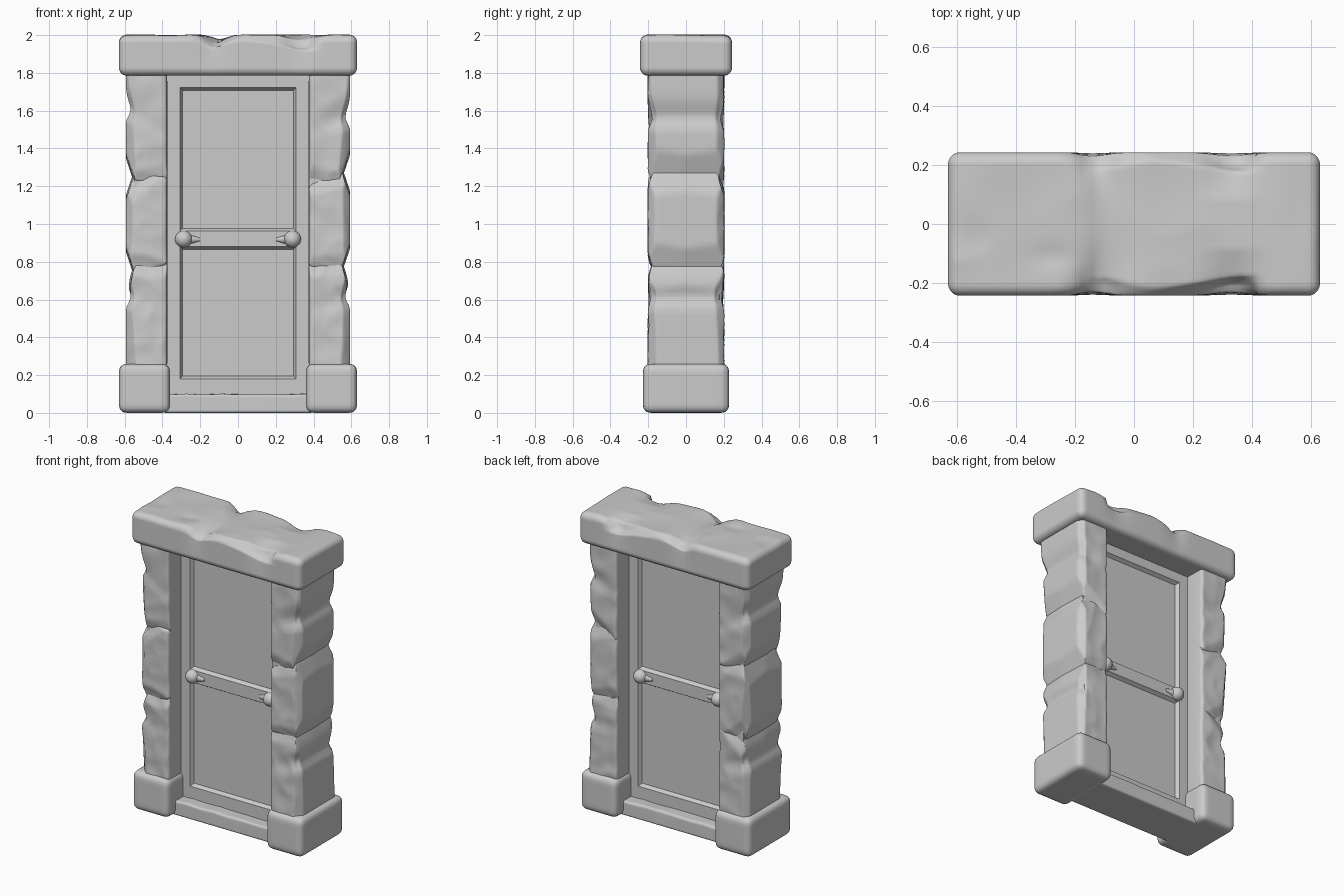
import bpy, bmesh, math, random
from mathutils import Vector, noise

if "Cube" in bpy.data.objects:
    bpy.data.objects.remove(bpy.data.objects["Cube"])

random.seed(7)


def finish(bm, name, angle=40, recalc=True):
    if recalc:
        bmesh.ops.recalc_face_normals(bm, faces=bm.faces)
    me = bpy.data.meshes.new(name)
    bm.to_mesh(me)
    bm.free()
    ob = bpy.data.objects.new(name, me)
    bpy.context.collection.objects.link(ob)
    bpy.ops.object.select_all(action='DESELECT')
    ob.select_set(True)
    bpy.context.view_layer.objects.active = ob
    bpy.ops.object.shade_smooth_by_angle(angle=math.radians(angle))
    return ob


def block(name, lo, hi, r, cuts=10, deform=None):
    """Rounded box on a dense grid, with an optional per-point deform."""
    lo, hi = Vector(lo), Vector(hi)
    mid, half = (lo + hi) / 2, (hi - lo) / 2
    bm = bmesh.new()
    bmesh.ops.create_cube(bm, size=2)
    bmesh.ops.subdivide_edges(bm, edges=bm.edges[:], cuts=cuts, use_grid_fill=True)
    for v in bm.verts:
        # crowd the grid toward the edges, then round them
        p = Vector([math.sin(v.co[i] * math.pi / 2) * half[i] for i in range(3)])
        c = Vector([max(-half[i] + r, min(half[i] - r, p[i])) for i in range(3)])
        p = mid + c + (p - c).normalized() * r
        v.co = deform(p) if deform else p
    return finish(bm, name, 60)


def bump(d, w):
    return math.exp(-(d / w) ** 2)


def chisel(p, planes):
    """Flatten a point onto any cutting plane it sticks out of."""
    for point, n in planes:
        d = (p - point).dot(n)
        if d > 0:
            p = p - n * d * 0.9
    return p


# Lintel: broken slab with a crack across the top and chipped long edges
def lintel_shape(p):
    t = max(0, (p.z - 1.78) / 0.22)
    e = min(1, abs(p.y) / 0.24)
    s = 1 if p.y > 0 else -1
    q = p.copy()
    d = p.x - (-0.10 - 0.05 * e * e)
    crack = bump(d, 0.04 if d < 0 else 0.07)
    notch = bump(p.x - 0.33, 0.08) * max(0, e - 0.35) * 1.5
    if -0.13 < p.x < 0.42:
        q = chisel(q, [
            (Vector((-0.02, s * 0.225, 1.985)), Vector((-0.12, s * 0.6, 0.8)).normalized()),
            (Vector((0.24, s * 0.232, 1.96)), Vector((0.10, s * 0.75, 0.65)).normalized())])
    dent = 0.022 * bump(p.x + 0.28, 0.06) * bump(p.y + 0.11, 0.04)
    dent += 0.012 * bump(p.x + 0.52, 0.05) * bump(p.y + 0.05, 0.06)
    q.z -= t ** 3 * ((0.02 + 0.035 * e ** 2) * crack + 0.045 * notch + 0.4 * dent
                     + 0.012 * abs(noise.noise(p * 4)))
    q.y -= s * e ** 4 * t * (0.018 * crack + 0.018 * notch)
    return q


block("lintel", (-0.63, -0.243, 1.785), (0.63, 0.243, 2.003), 0.042, 48, lintel_shape)

# Pillars: three chiselled stones a side; each has (low joint, high joint, dent)
# with every joint given as (height at the jamb, height at the outer face)
stones = {
    1: [((0.23, 0.23), (0.79, 0.775), (0.56, 0.61)),
        ((0.79, 0.775), (1.19, 1.27), None),
        ((1.19, 1.27), (1.82, 1.82), (1.50, 1.56))],
    -1: [((0.23, 0.23), (0.80, 0.755), (0.57, 0.61)),
         ((0.80, 0.755), (1.235, 1.25), None),
         ((1.235, 1.25), (1.82, 1.82), (1.48, 1.60))],
}


def pillar_stone(side, i, low, high, dent):
    z0, z1 = min(low), max(high)
    outer = 0.594
    zc = (sum(low) + sum(high)) / 4
    planes = []
    for s in (-1, 1):
        # long outer corner
        planes.append((Vector((outer - 0.02, s * 0.185, zc)),
                       Vector((0.72, s * 0.69, random.uniform(-.08, .08))).normalized()))
        for end, (zi, zo) in ((-1, low), (1, high)):
            if zi in (0.23, 1.82):
                continue
            # chips on the front, back and outer face next to a joint
            planes.append((Vector((0.48, s * 0.19, (zi + zo) / 2 - end * 0.02)),
                           Vector((random.uniform(-.1, .3), s * 0.88, end * 0.3)).normalized()))
            planes.append((Vector((outer - 0.024, 0, zo - end * 0.03)),
                           Vector((0.9, s * 0.05, end * 0.32)).normalized()))

    def shape(p):
        f = (p.z - z0) / (z1 - z0)
        g = (p.x - 0.375) / (outer - 0.375)
        a = low[0] + (low[1] - low[0]) * g - 0.015
        b = high[0] + (high[1] - high[0]) * g + 0.015
        q = chisel(Vector((p.x, p.y, a + (b - a) * f)), planes)
        s = 1 if q.y > 0 else -1
        if dent:
            m = q.z - dent[0] - (dent[1] - dent[0]) * g
            soft = bump(m, 0.035 if m < 0 else 0.07)
            q.x -= 0.026 * soft * g ** 3
            q.y -= s * 0.012 * soft * (abs(p.y) / 0.2) ** 3 * (0.3 + g)
        k = noise.noise(q * 8 + Vector((side * 9, i * 3, 0)))
        q.y -= s * 0.012 * abs(k) * (abs(p.y) / 0.2) ** 3
        return Vector((q.x * side, q.y, q.z))

    block("pillar_stone", (0.376, -0.203, z0), (outer, 0.203, z1), 0.022, 32, shape)


for side in (1, -1):
    for i, (low, high, dent) in enumerate(stones[side]):
        pillar_stone(side, i, low, high, dent)
    # mortar core giving the straight inner jamb
    xs = sorted((side * 0.374, side * 0.55))
    block("pillar_core", (xs[0], -0.178, 0.2), (xs[1], 0.178, 1.82), 0.008, 6)
    # plinth
    xs = sorted((side * 0.36, side * 0.63))
    block("plinth", (xs[0], -0.228, 0), (xs[1], 0.228, 0.26), 0.04, 14)


# Threshold: low worn step between the plinths
def worn(p):
    t = p.z / 0.1
    p.y *= 1 - 0.07 * t * t * abs(noise.noise(Vector((p.x * 6, p.y, 3))))
    p.z -= 0.008 * t * abs(noise.noise(p * 6))
    return p


block("threshold", (-0.40, -0.147, 0), (0.40, 0.147, 0.102), 0.014, 22, worn)

# Door: face grid with two sunken panels, mirrored to the back
bm = bmesh.new()
xs = [-0.39, -0.308, 0.308, 0.39]
zs = [0.06, 0.18, 0.88, 0.962, 1.722, 1.80]
grid = [[bm.verts.new((x, -0.067, z)) for x in xs] for z in zs]
panels = []
for j in range(5):
    for i in range(3):
        f = bm.faces.new((grid[j][i], grid[j][i + 1], grid[j + 1][i + 1], grid[j + 1][i]))
        if i == 1 and j in (1, 3):
            panels.append(f)
bm.normal_update()
bmesh.ops.inset_individual(bm, faces=panels, thickness=0.02, depth=-0.024)
door = finish(bm, "door", 25, recalc=False)
door.modifiers.new("back_face", 'MIRROR').use_axis = (False, True, False)

# Handles: ball with a tapering lever pointing to the middle, on both faces
bm = bmesh.new()
ball = bmesh.ops.create_uvsphere(bm, u_segments=24, v_segments=14, radius=0.045)['verts']
for v in ball:
    v.co += Vector((0.288, -0.068, 0.92))
lever = bmesh.ops.create_cone(bm, cap_ends=True, segments=20, radius1=0.037,
                              radius2=0.008, depth=0.10)['verts']
for v in lever:
    v.co = Vector((0.25 - v.co.z, -0.067 + v.co.y * 0.8, 0.918 + v.co.x))
handles = finish(bm, "door_handles")
handles.modifiers.new("both_sides", 'MIRROR').use_axis = (True, True, False)
